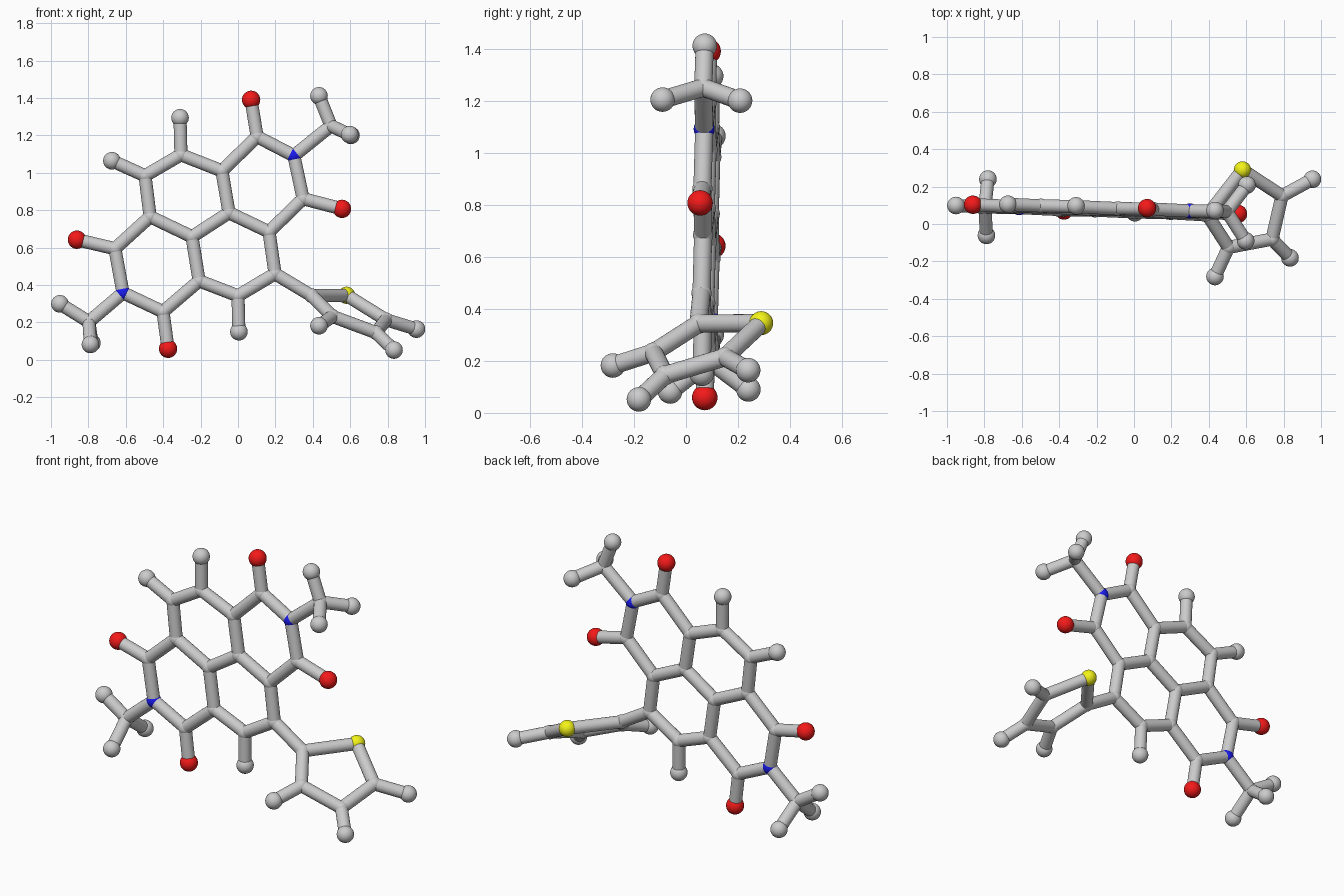
import bpy, bmesh
from mathutils import Vector

if "Cube" in bpy.data.objects:
    bpy.data.objects.remove(bpy.data.objects["Cube"])

BOND_R = 0.035


def flat(x, z):
    """Point on the slightly tilted plane of the fused rings."""
    return Vector((x, 0.057 - 0.037 * x + 0.022 * z, z))


# fused ring core and its in-plane neighbours
carbon = [flat(*p) for p in [
    (-.497, .984), (-.305, 1.096), (-.086, 1.01), (-.048, .786), (-.246, .658),
    (-.47, .765), (.166, .684), (.198, .46), (0, .342), (-.208, .422),
    (.102, 1.193), (.348, .861), (-.658, .594), (-.401, .257),
    (.497, 1.251), (-.797, .203)]]
nitrogen = [flat(.299, 1.091), flat(-.615, .358)]
oxygen = [flat(*p) for p in [(.07, 1.39), (.556, .807), (-.861, .642), (-.374, .059)]]
hydrogen = [flat(*p) for p in [(-.674, 1.064), (-.31, 1.294), (.005, .15),
                               (.433, 1.411), (-.952, .299)]]

# out-of-plane methyl hydrogens
hydrogen += [Vector(p) for p in [(.604, .208, 1.2), (.597, -.09, 1.204),
                                 (-.781, .24, .09), (-.789, -.061, .082)]]

# side ring with sulphur
carbon += [Vector(p) for p in [(.393, .048, .343), (.505, -.125, .232),
                               (.738, -.081, .145), (.791, .15, .214)]]
sulphur = [Vector((.58, .289, .345))]
hydrogen += [Vector(p) for p in [(.433, -.281, .182), (.834, -.181, .052), (.954, .239, .164)]]


def finish(bm, name, color=None):
    mesh = bpy.data.meshes.new(name)
    bm.to_mesh(mesh)
    bm.free()
    for poly in mesh.polygons:
        poly.use_smooth = len(poly.vertices) <= 4
    ob = bpy.data.objects.new(name, mesh)
    bpy.context.collection.objects.link(ob)
    if color:
        mat = bpy.data.materials.new(name + "_color")
        mat.diffuse_color = color
        mat.use_nodes = True
        mat.node_tree.nodes["Principled BSDF"].inputs["Base Color"].default_value = mat.diffuse_color
        mesh.materials.append(mat)


def balls(name, points, radius, color=None):
    bm = bmesh.new()
    for p in points:
        n = len(bm.verts)
        res = bmesh.ops.create_uvsphere(bm, u_segments=32, v_segments=16, radius=radius)
        bmesh.ops.translate(bm, verts=res["verts"], vec=p)
    finish(bm, name, color)


# atoms
balls("carbon_atoms", carbon, 0.039)
balls("hydrogen_atoms", hydrogen, 0.047)
balls("oxygen_atoms", oxygen, 0.049, (0.9, 0.01, 0.01, 1))
balls("nitrogen_atoms", nitrogen, 0.0405, (0.01, 0.01, 0.85, 1))
balls("sulphur_atom", sulphur, 0.046, (0.9, 0.9, 0.01, 1))

# bonds join every pair of neighbouring atoms
atoms = [(p, 0.27) for p in carbon + nitrogen + oxygen + hydrogen] + [(p, 0.33) for p in sulphur]
bm = bmesh.new()
for i, (a, reach_a) in enumerate(atoms):
    for b, reach_b in atoms[i + 1:]:
        d = b - a
        if d.length < max(reach_a, reach_b):
            res = bmesh.ops.create_cone(bm, cap_ends=True, segments=24, radius1=BOND_R,
                                        radius2=BOND_R, depth=d.length)
            m = d.to_track_quat('Z', 'Y').to_matrix().to_4x4()
            m.translation = (a + b) / 2
            bmesh.ops.transform(bm, matrix=m, verts=res["verts"])
finish(bm, "bonds")
